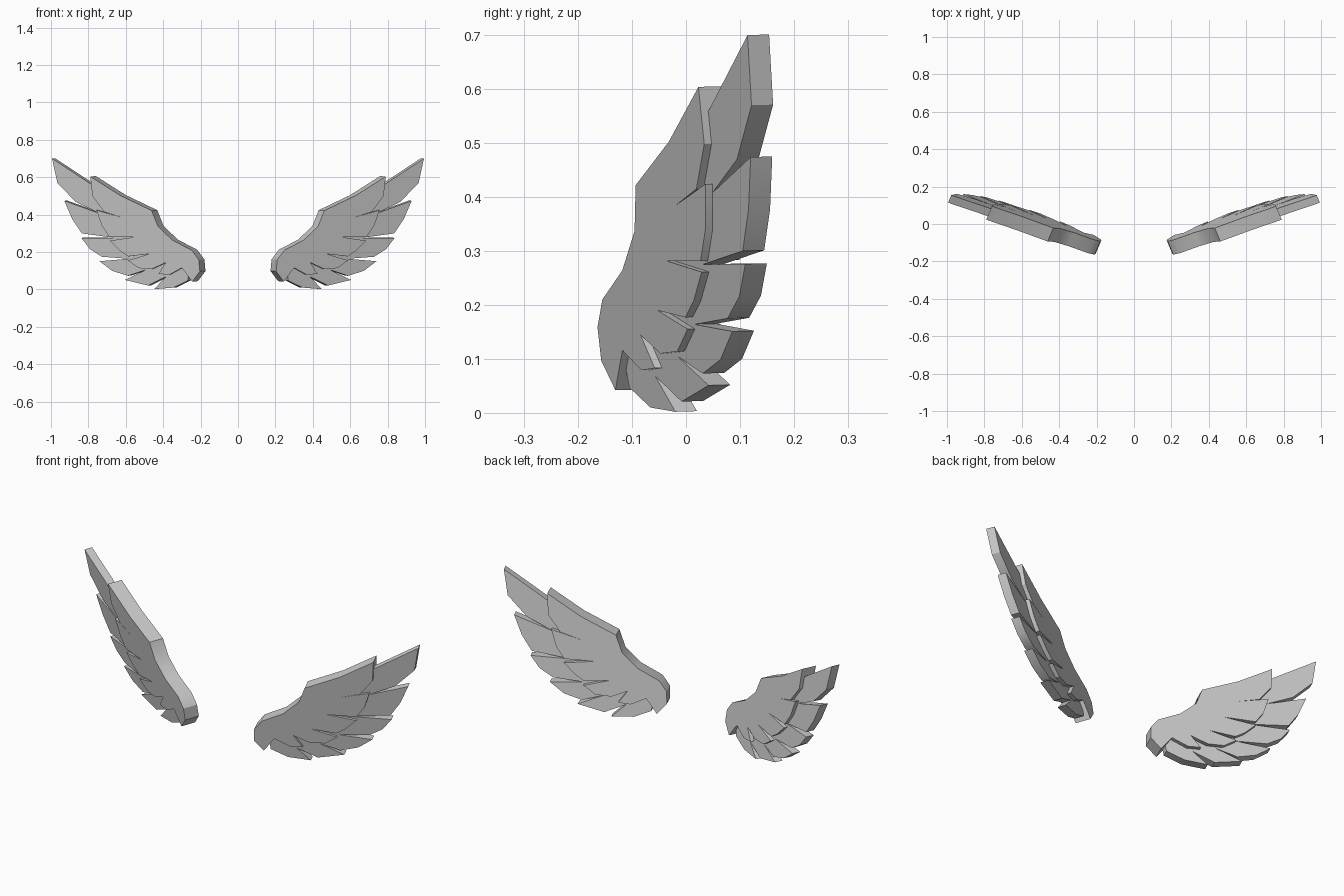
import bpy, bmesh, math

if "Cube" in bpy.data.objects:
    bpy.data.objects.remove(bpy.data.objects["Cube"])

# Each wing is a slanted plane: y = BASE + SLOPE*x - LEAN*z
BASE, SLOPE, LEAN = -0.216, 0.439, 0.152
THICK_DIR = (-0.42, 1.0, 0.03)      # direction the slabs are thickened in

# Short covert feathers with the arm edge (x, z): thick slab
covert_edge = [(.245, .042), (.204, .097), (.210, .159), (.248, .210), (.351, .264),
               (.428, .337), (.462, .422), (.629, .502)]
covert_feathers = [
    [(.790, .604), (.778, .498), (.716, .415), (.613, .383)],
    [(.757, .424), (.728, .340), (.687, .281), (.548, .281)],
    [(.685, .261), (.632, .207), (.587, .177), (.474, .190)],
    [(.589, .155), (.531, .114), (.459, .110), (.387, .144)],
    [(.425, .083), (.367, .079), (.300, .116)],
]

# Long flight feathers (x, z): thinner slab sandwiched inside the coverts
flight_edge = [(.265, .100), (.300, .190), (.440, .300), (.490, .400), (.660, .490), (.786, .563)]
flight_feathers = [
    [(.994, .700), (.966, .570), (.870, .470), (.745, .408)],
    [(.929, .474), (.886, .376), (.835, .300), (.658, .275)],
    [(.838, .276), (.792, .216), (.728, .175), (.585, .164)],
    [(.740, .151), (.672, .099), (.588, .073), (.492, .105)],
    [(.605, .051), (.481, .021), (.386, .068)],
    [(.448, .002), (.345, .010), (.269, .047)],
]


def slab(name, edge, feathers, near, far, side):
    """Closed outline in the wing plane, thickened from near to far."""
    outline = edge + [p for f in feathers for p in f]
    bm = bmesh.new()
    rings = []
    for t in (near, far):
        ring = []
        for x, z in outline:
            y = BASE + SLOPE * x - LEAN * z
            # keep the front slab's outline, push only the layers in depth
            d = t - near
            ring.append(bm.verts.new((side * (x + THICK_DIR[0] * d),
                                      y + near + THICK_DIR[1] * d,
                                      z + THICK_DIR[2] * d)))
        rings.append(ring)
        bm.faces.new(ring)
    n = len(outline)
    for i in range(n):
        j = (i + 1) % n
        bm.faces.new((rings[0][i], rings[0][j], rings[1][j], rings[1][i]))
    bmesh.ops.recalc_face_normals(bm, faces=bm.faces)
    mesh = bpy.data.meshes.new(name)
    bm.to_mesh(mesh)
    bm.free()
    obj = bpy.data.objects.new(name, mesh)
    bpy.context.collection.objects.link(obj)
    bpy.ops.object.select_all(action='DESELECT')
    obj.select_set(True)
    bpy.context.view_layer.objects.active = obj
    bpy.ops.object.shade_smooth_by_angle(angle=math.radians(30))
    return obj


# Mirrored pair of wings
for label, side in (("right", 1), ("left", -1)):
    slab(label + "_covert_feathers", covert_edge, covert_feathers, -0.016, 0.056, side)
    slab(label + "_flight_feathers", flight_edge, flight_feathers, 0.0, 0.04, side)
